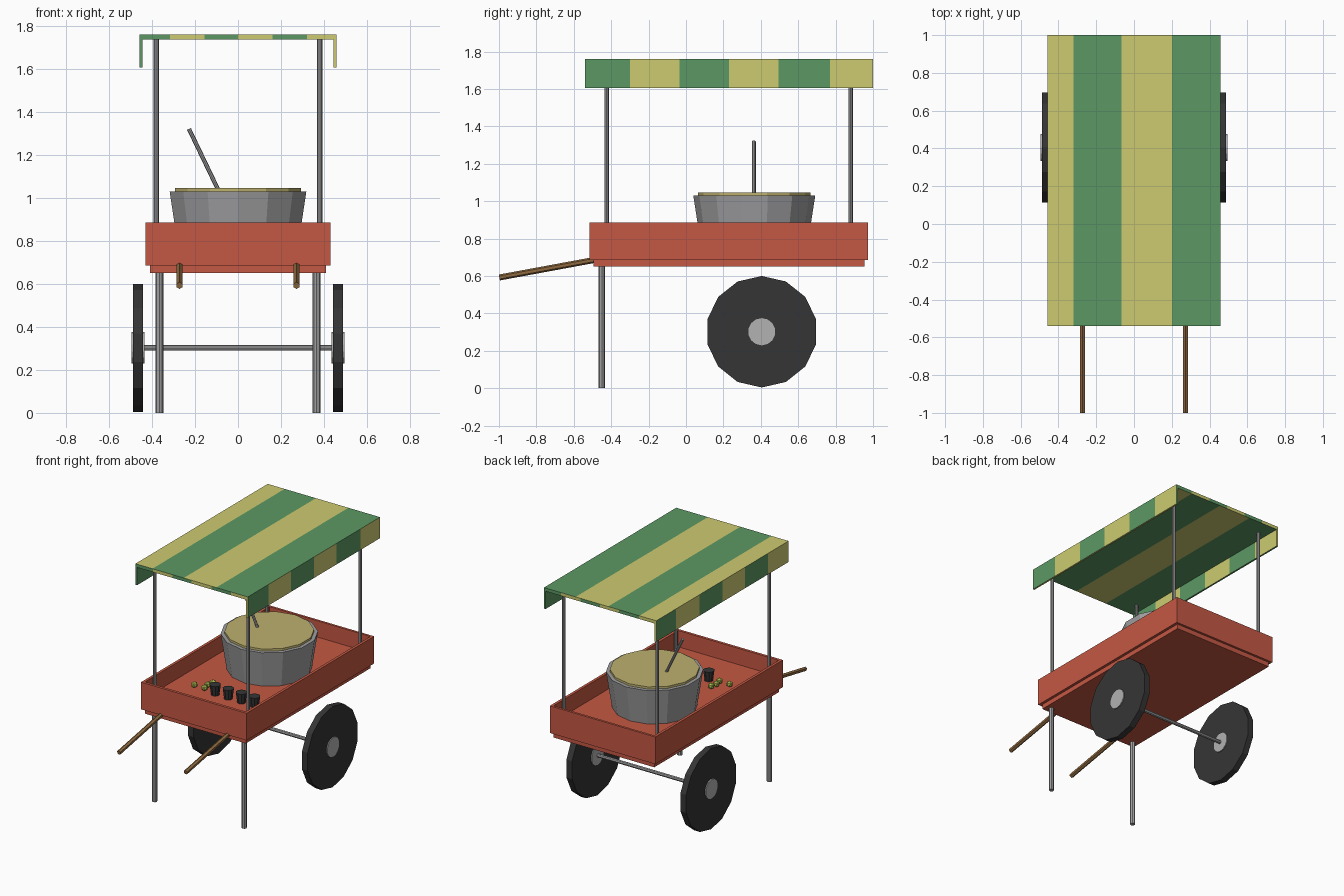
import bpy
import bmesh
from mathutils import Vector, Matrix

old = bpy.data.objects.get("Cube")
if old:
    bpy.data.objects.remove(old, do_unlink=True)


def material(name, rgb):
    linear = [((c / 255 + 0.055) / 1.055) ** 2.4 for c in rgb] + [1.0]
    mat = bpy.data.materials.new(name)
    mat.use_nodes = True
    mat.diffuse_color = linear
    mat.node_tree.nodes["Principled BSDF"].inputs["Base Color"].default_value = linear
    return mat


RED = material("cart red", (197, 88, 67))
STEEL = material("steel grey", (160, 160, 162))
HUB = material("hub grey", (178, 178, 178))
DARK = material("dark rubber", (53, 53, 53))
WOOD = material("handle wood", (143, 106, 64))
FOOD = material("food tan", (190, 177, 112))
LIME = material("lime", (172, 188, 80))
YELLOW = material("canopy yellow", (205, 203, 113))
GREEN = material("canopy green", (92, 153, 100))


def finish(name, bm, *mats):
    bmesh.ops.recalc_face_normals(bm, faces=bm.faces)
    mesh = bpy.data.meshes.new(name)
    bm.to_mesh(mesh)
    bm.free()
    for mat in mats:
        mesh.materials.append(mat)
    obj = bpy.data.objects.new(name, mesh)
    bpy.context.collection.objects.link(obj)
    return obj


def box_mesh(lo, hi):
    lo, hi = Vector(lo), Vector(hi)
    bm = bmesh.new()
    bmesh.ops.create_cube(bm, size=1, matrix=Matrix.Translation((lo + hi) / 2)
                          @ Matrix.Diagonal((hi - lo).to_4d()))
    return bm


def box(name, lo, hi, mat):
    return finish(name, box_mesh(lo, hi), mat)


def rod(name, start, end, r1, mat, sides=8, r2=None):
    """Round bar or tapered drum between two points."""
    start, end = Vector(start), Vector(end)
    d = end - start
    upright = abs(d.x) + abs(d.y) < 1e-6
    turn = Matrix.Identity(4) if upright else d.to_track_quat('Z', 'Y').to_matrix().to_4x4()
    bm = bmesh.new()
    bmesh.ops.create_cone(bm, cap_ends=True, segments=sides, radius1=r1,
                          radius2=r1 if r2 is None else r2, depth=d.length,
                          matrix=Matrix.Translation((start + end) / 2) @ turn)
    return finish(name, bm, mat)


# Canopy stripes: each face direction counts its own stripes from its left
TOP = [-0.32, -0.065, 0.2]
UNDER = [-x for x in TOP]
EDGE = [-0.315, -0.155, 0.0, 0.16, 0.32]
SIDE = [-0.30, -0.035, 0.23, 0.495, 0.77]


def stripe(face):
    n, c = face.normal, face.calc_center_median()
    if n.z > 0.5:
        return sum(c.x > x for x in TOP) % 2
    if n.z < -0.5:
        return sum(c.x < x for x in UNDER) % 2
    if abs(n.x) > 0.5:
        count = sum(c.y > y for y in SIDE)
        return (count + (n.x > 0)) % 2
    count = sum(c.x > x for x in EDGE)
    return (count + (n.y < 0)) % 2


def striped_box(name, lo, hi, x_cuts, y_cuts):
    bm = box_mesh(lo, hi)
    for axis, cuts in (((1, 0, 0), x_cuts), ((0, 1, 0), y_cuts)):
        for cut in cuts:
            bmesh.ops.bisect_plane(bm, geom=bm.verts[:] + bm.edges[:] + bm.faces[:],
                                   plane_co=Vector(axis) * cut, plane_no=axis)
    bm.normal_update()
    for face in bm.faces:
        face.material_index = stripe(face)
    return finish(name, bm, YELLOW, GREEN)


striped_box("canopy_roof", (-0.458, -0.54, 1.736), (0.458, 1.0, 1.76),
            TOP + UNDER + EDGE, SIDE)

# Tray base and its surrounding boards
box("tray_base", (-0.41, -0.495, 0.65), (0.41, 0.955, 0.765), RED)
box("front_board", (-0.41, -0.515, 0.685), (0.41, -0.495, 0.885), RED)
box("back_board", (-0.41, 0.955, 0.685), (0.41, 0.972, 0.885), RED)

# Parts repeated on both sides
for side, s in (("left", 1), ("right", -1)):
    xs = sorted((s * 0.445, s * 0.458))
    striped_box(side + "_valance", (xs[0], -0.54, 1.605), (xs[1], 1.0, 1.736), [], SIDE)
    xs = sorted((s * 0.41, s * 0.43))
    box(side + "_board", (xs[0], -0.515, 0.685), (xs[1], 0.972, 0.885), RED)
    for end, y in (("front", -0.425), ("back", 0.88)):
        rod(f"{end}_{side}_post", (s * 0.38, y, 0.76), (s * 0.38, y, 1.736), 0.012, STEEL)
    rod(side + "_leg", (s * 0.365, -0.45, 0), (s * 0.365, -0.45, 0.66), 0.018, STEEL)
    rod(side + "_handle", (s * 0.272, -0.998, 0.592), (s * 0.272, -0.44, 0.695),
        0.016, WOOD, 6)
    rod(side + "_wheel", (s * 0.442, 0.405, 0.302), (s * 0.488, 0.405, 0.302),
        0.298, DARK, 14)
    rod(side + "_hub", (s * 0.435, 0.405, 0.302), (s * 0.495, 0.405, 0.302),
        0.073, HUB, 14)
rod("axle", (-0.44, 0.405, 0.302), (0.44, 0.405, 0.302), 0.013, STEEL)

# Cooking pot, its contents and the spoon
rod("pot", (0, 0.365, 0.765), (0, 0.365, 1.03), 0.285, STEEL, 14, 0.326)
rod("pot_contents", (0, 0.365, 1.0), (0, 0.365, 1.046), 0.3, FOOD, 14)
rod("spoon", (-0.06, 0.363, 0.97), (-0.228, 0.363, 1.32), 0.01, STEEL)

# Row of cups
for i in range(4):
    x = -0.06 + 0.107 * i
    rod(f"cup_{i + 1}", (x, -0.18, 0.765), (x, -0.18, 0.84), 0.029, DARK, 10, 0.039)

# Scattered limes
for i, (x, y) in enumerate([(-0.236, -0.171), (-0.152, -0.173),
                            (-0.163, -0.121), (-0.153, -0.075)]):
    bm = bmesh.new()
    bmesh.ops.create_icosphere(bm, subdivisions=1, radius=0.024,
                               matrix=Matrix.Translation((x, y, 0.788)))
    finish(f"lime_{i + 1}", bm, LIME)
